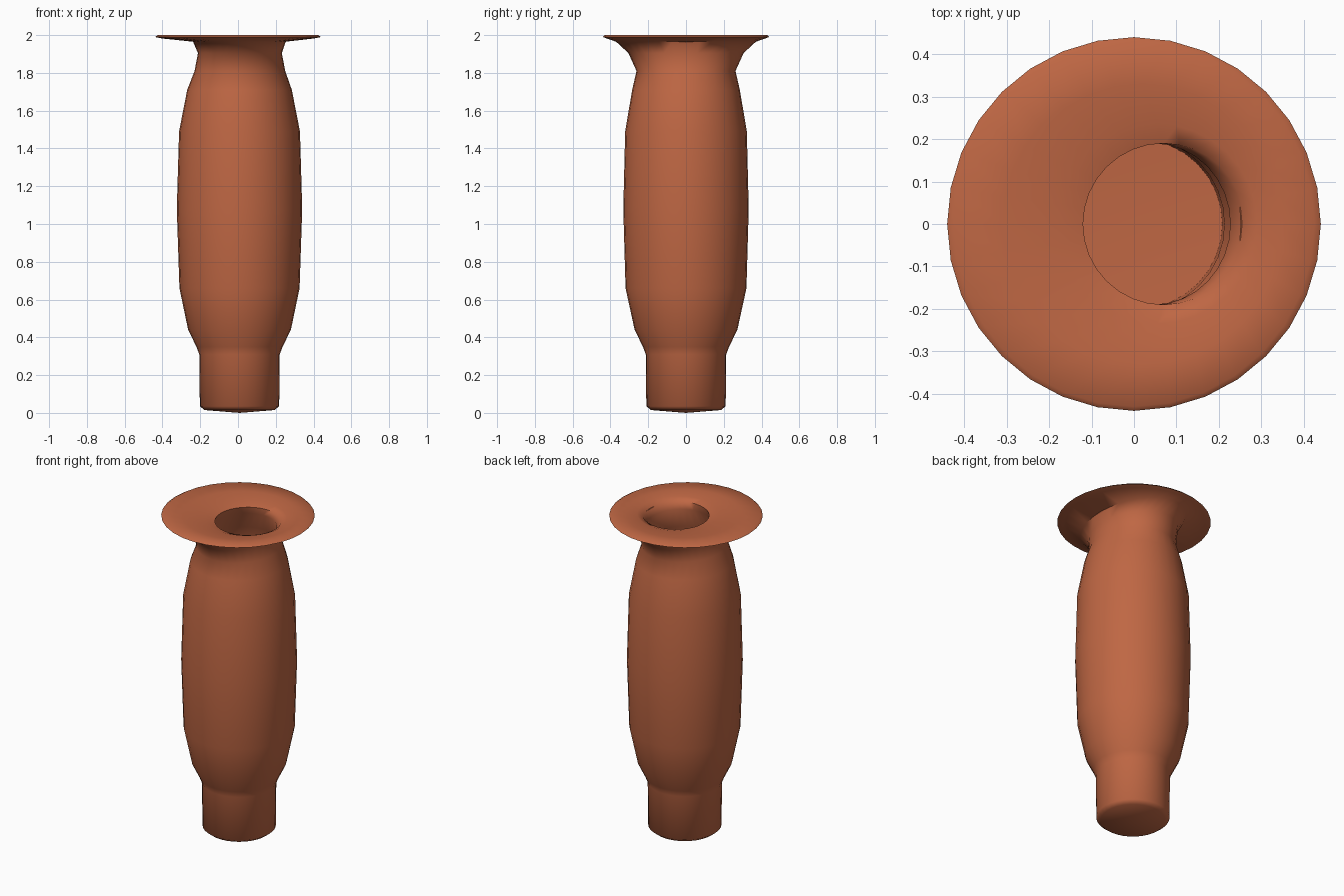
import bpy, bmesh, math

clay = bpy.data.materials.new("terracotta")
clay.diffuse_color = (0.52, 0.135, 0.057, 1)

SEG = 32
# rings: z, x radius, y radius, x centre
outer = [
    (0.015, 0.185, 0.185, 0.008), (0.035, 0.21, 0.21, 0.008),
    (0.31, 0.213, 0.213, 0.008), (0.35, 0.228, 0.228, 0.008),
    (0.44, 0.272, 0.272, 0.008), (0.66, 0.318, 0.32, 0.008),
    (1.08, 0.332, 0.332, 0.008), (1.49, 0.32, 0.322, 0.008),
    (1.71, 0.277, 0.285, 0.008), (1.81, 0.24, 0.262, 0.01),
    (1.905, 0.222, 0.305, 0.01), (1.965, 0.245, 0.37, 0.007),
    (1.982, 0.40, 0.42, 0.0), (1.99, 0.44, 0.44, 0.0),
]
# flat lip running in to the off-centre mouth, then the inside down to the floor
inner = [
    (2.0, 0.425, 0.43, 0.0), (1.995, 0.33, 0.33, 0.02),
    (1.987, 0.235, 0.235, 0.055), (1.972, 0.19, 0.19, 0.07),
    (1.93, 0.182, 0.19, 0.045), (1.81, 0.225, 0.245, 0.01),
    (1.71, 0.262, 0.27, 0.008), (1.49, 0.306, 0.308, 0.008),
    (1.08, 0.318, 0.318, 0.008), (0.66, 0.305, 0.305, 0.008),
    (0.44, 0.26, 0.26, 0.008), (0.31, 0.205, 0.205, 0.008),
    (0.04, 0.20, 0.20, 0.008),
]

# vase: one continuous skin lofted through all the rings
bm = bmesh.new()
loops = []
for z, rx, ry, cx in outer + inner:
    loops.append([bm.verts.new((cx + rx * math.cos(2 * math.pi * i / SEG),
                                ry * math.sin(2 * math.pi * i / SEG), z))
                  for i in range(SEG)])
for a, b in zip(loops, loops[1:]):
    for i in range(SEG):
        j = (i + 1) % SEG
        bm.faces.new((a[i], a[j], b[j], b[i]))

# underside and inside floor as fans
for loop, z in ((loops[0], 0.0), (loops[-1], 0.03)):
    c = bm.verts.new((0.008, 0, z))
    for i in range(SEG):
        bm.faces.new((loop[i], loop[(i + 1) % SEG], c))

bmesh.ops.recalc_face_normals(bm, faces=bm.faces)
mesh = bpy.data.meshes.new("vase")
bm.to_mesh(mesh)
bm.free()
mesh.materials.append(clay)
vase = bpy.data.objects.new("vase", mesh)
bpy.context.collection.objects.link(vase)
bpy.context.view_layer.objects.active = vase
vase.select_set(True)
bpy.ops.object.shade_smooth_by_angle(angle=math.radians(60))
